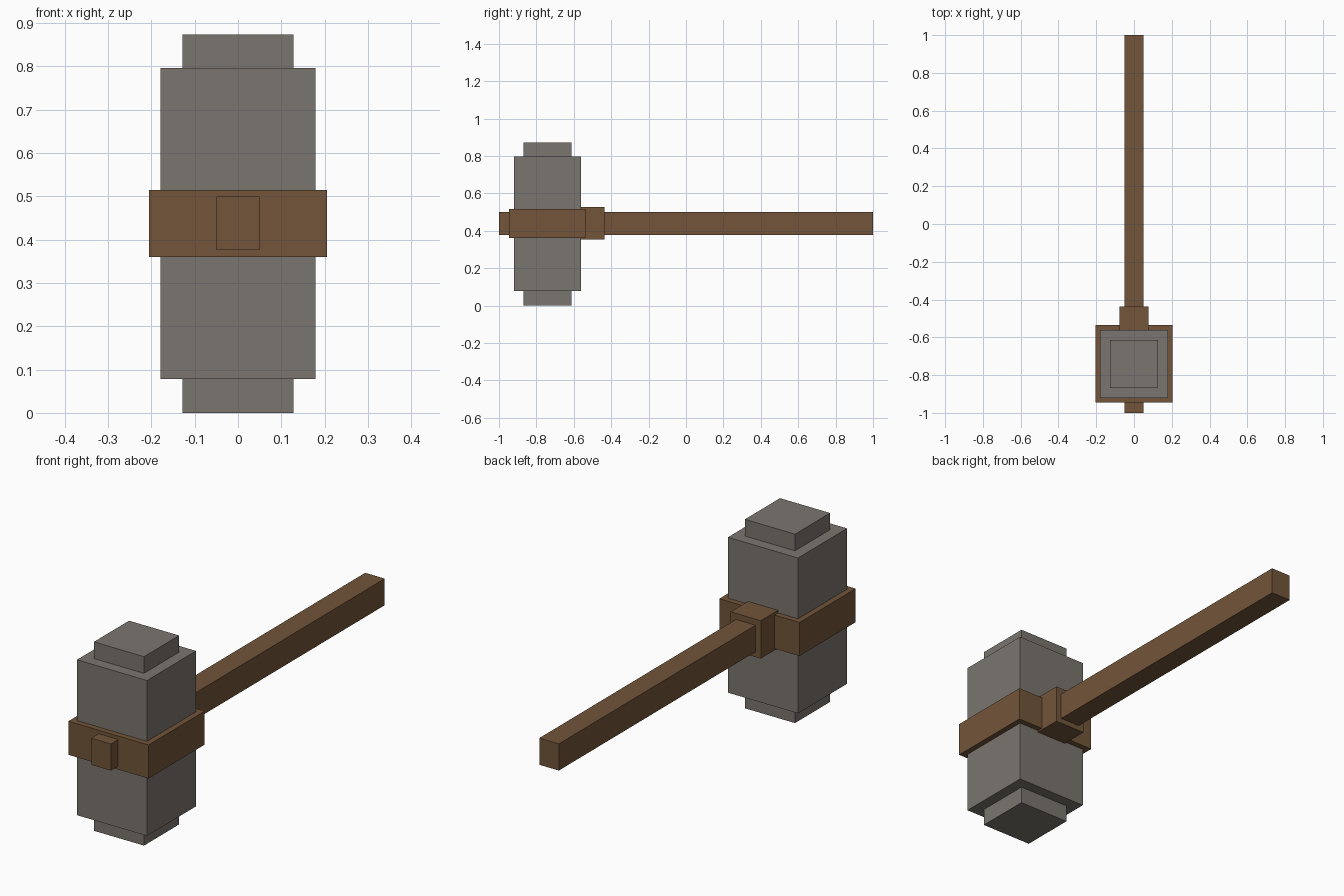
import bpy

if "Cube" in bpy.data.objects:
    bpy.data.objects.remove(bpy.data.objects["Cube"])


def material(name, rgb):
    m = bpy.data.materials.new(name)
    m.diffuse_color = (*rgb, 1.0)
    m.use_nodes = True
    m.node_tree.nodes["Principled BSDF"].inputs["Base Color"].default_value = m.diffuse_color
    return m


stone = material("grey_stone", (0.195, 0.178, 0.156))
wood = material("brown_wood", (0.168, 0.090, 0.041))


def box(name, x, y, z, mat):
    """Box from (min, max) ranges on each axis."""
    spans = (x, y, z)
    bpy.ops.mesh.primitive_cube_add(size=1, location=[(a + b) / 2 for a, b in spans])
    ob = bpy.context.object
    ob.name = name
    ob.scale = [b - a for a, b in spans]
    bpy.ops.object.transform_apply(location=False, rotation=False, scale=True)
    ob.data.materials.append(mat)
    return ob


HEAD_Y = -0.741


def square_block(name, half, z, mat):
    """Square block centred on the hammer head axis."""
    return box(name, (-half, half), (HEAD_Y - half, HEAD_Y + half), z, mat)


# Stone head with a smaller striking face at each end
square_block("head", 0.179, (0.078, 0.796), stone)
square_block("lower_striking_face", 0.128, (0.0, 0.078), stone)
square_block("upper_striking_face", 0.128, (0.796, 0.873), stone)

# Wooden band around the head
square_block("band", 0.205, (0.36, 0.515), wood)

# Handle through the head, with a collar behind it
box("handle", (-0.05, 0.05), (-1.0, 1.0), (0.376, 0.499), wood)
box("collar", (-0.077, 0.077), (-0.565, -0.436), (0.352, 0.527), wood)
